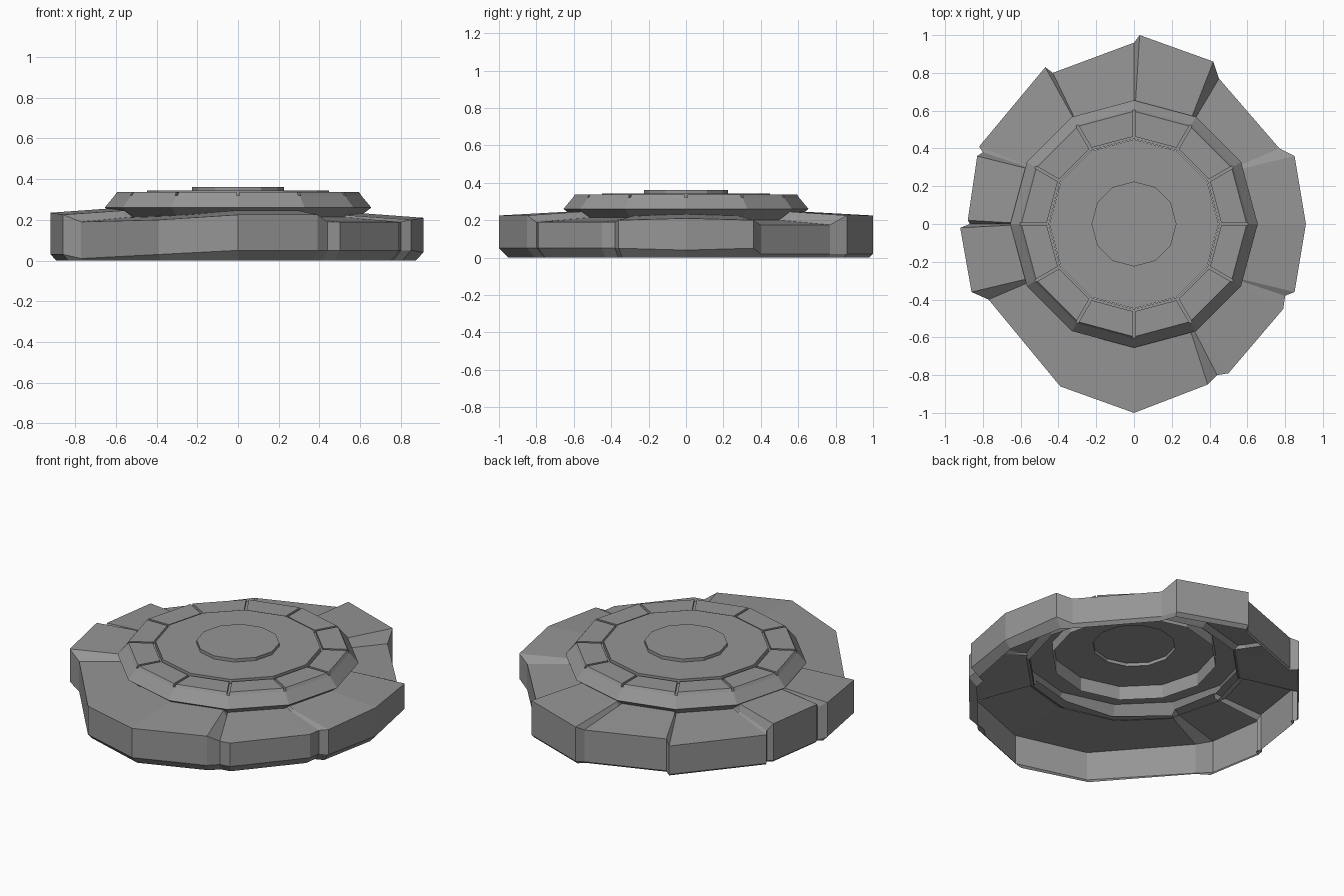
import bpy, math

default = bpy.data.objects.get("Cube")
if default:
    bpy.data.objects.remove(default, do_unlink=True)

SIDES = 12
STEP = math.tau / SIDES

stone = bpy.data.materials.new("stone grey")
stone.use_nodes = True
GREY = (0.3, 0.3, 0.3, 1)
stone.diffuse_color = GREY
stone.node_tree.nodes["Principled BSDF"].inputs["Base Color"].default_value = GREY


def make_object(name, verts, faces):
    mesh = bpy.data.meshes.new(name)
    mesh.from_pydata(verts, [], faces)
    mesh.materials.append(stone)
    mesh.update()
    obj = bpy.data.objects.new(name, mesh)
    bpy.context.collection.objects.link(obj)
    return obj


def loft(name, rows, cap=False):
    """Join closed loops, from the innermost or highest to the outermost or lowest."""
    count = len(rows[0])
    verts = [point for row in rows for point in row]
    faces = []
    for r in range(len(rows) - 1):
        a, b = r * count, (r + 1) * count
        for i in range(count):
            j = (i + 1) % count
            faces.append((a + i, b + i, b + j, a + j))
    if cap:
        faces.append(tuple(range(count)))
    return make_object(name, verts, faces)


def polar(radius, angle, z):
    return (radius * math.cos(angle), radius * math.sin(angle), z)


def polygon(radius, z):
    return [polar(radius, i * STEP, z) for i in range(SIDES)]


def revolve(name, profile, cap=False):
    return loft(name, [polygon(r, z) for r, z in profile], cap)


# Stepped rocky skirt: corner x, y, wall top and lower bevel, in hundredths
front = [(0, -100, 22.5, 5), (39, -85, 22.5, 5), (44, -80, 19, 5)]
left = [(50, -79, 19, 5), (79, -45, 19, 5), (80, -38, 19, 5),
        (85, -36, 20, 5), (91, 0, 21, 4), (85, 36, 20, 5)]
back = [(77, 40, 17.5, 2), (45, 77, 17.5, 2), (42, 86, 22.5, 2), (3, 100, 22.5, 2),
        (0, 96, 20, 1), (-43, 80, 20, 1), (-47, 83, 18, 1), (-82, 41, 18, 1)]
right = [(-80, 38, 19, 1), (-83, 36, 23, 1), (-88, 2, 23, 1), (-87, 0, 20, 1),
         (-92, -2, 23.5, 3), (-86, -36, 22.5, 3), (-77, -40, 19, 1), (-39, -86, 20, 3)]

inner, shoulder, rim, wall, foot = [], [], [], [], []
for corner in front + left + back + right:
    x, y, top, bevel = (value / 100 for value in corner)
    angle = math.atan2(y, x)
    snapped = round(angle / STEP) * STEP
    angle = snapped + (angle - snapped) * 0.4
    inner.append(polar(0.57, angle, top + 0.025))
    shoulder.append(polar(0.64, angle, top + 0.02))
    rim.append((x, y, top))
    wall.append((x, y, bevel))
    foot.append((x * (1 - bevel), y * (1 - bevel), 0))
loft("rocky_skirt", [inner, shoulder, rim, wall, foot])

# Bevelled ring that overhangs the skirt
revolve("bevelled_ring", [(0.45, 0.32), (0.605, 0.32), (0.655, 0.26), (0.575, 0.2)])

# Raised slabs around the ring, with narrow gaps between them
GAP = 0.007
slab_verts, slab_faces = [], []
for i in range(SIDES):
    start = len(slab_verts)
    for radius, z in ((0.462, 0.32), (0.462, 0.336), (0.595, 0.336), (0.605, 0.32)):
        inset = GAP / radius
        slab_verts.append(polar(radius, i * STEP + inset, z))
        slab_verts.append(polar(radius, (i + 1) * STEP - inset, z))
    for k in (0, 2, 4):
        slab_faces.append(tuple(start + n for n in (k, k + 2, k + 3, k + 1)))
    slab_faces.append(tuple(start + n for n in (0, 6, 4, 2)))
    slab_faces.append(tuple(start + n for n in (1, 3, 5, 7)))
make_object("ring_slabs", slab_verts, slab_faces)

# Central platform with a small raised disc, open underneath
revolve("central_platform", [(0.225, 0.343), (0.448, 0.343), (0.448, 0.26)])
revolve("raised_disc", [(0.225, 0.362), (0.225, 0.343)], cap=True)
